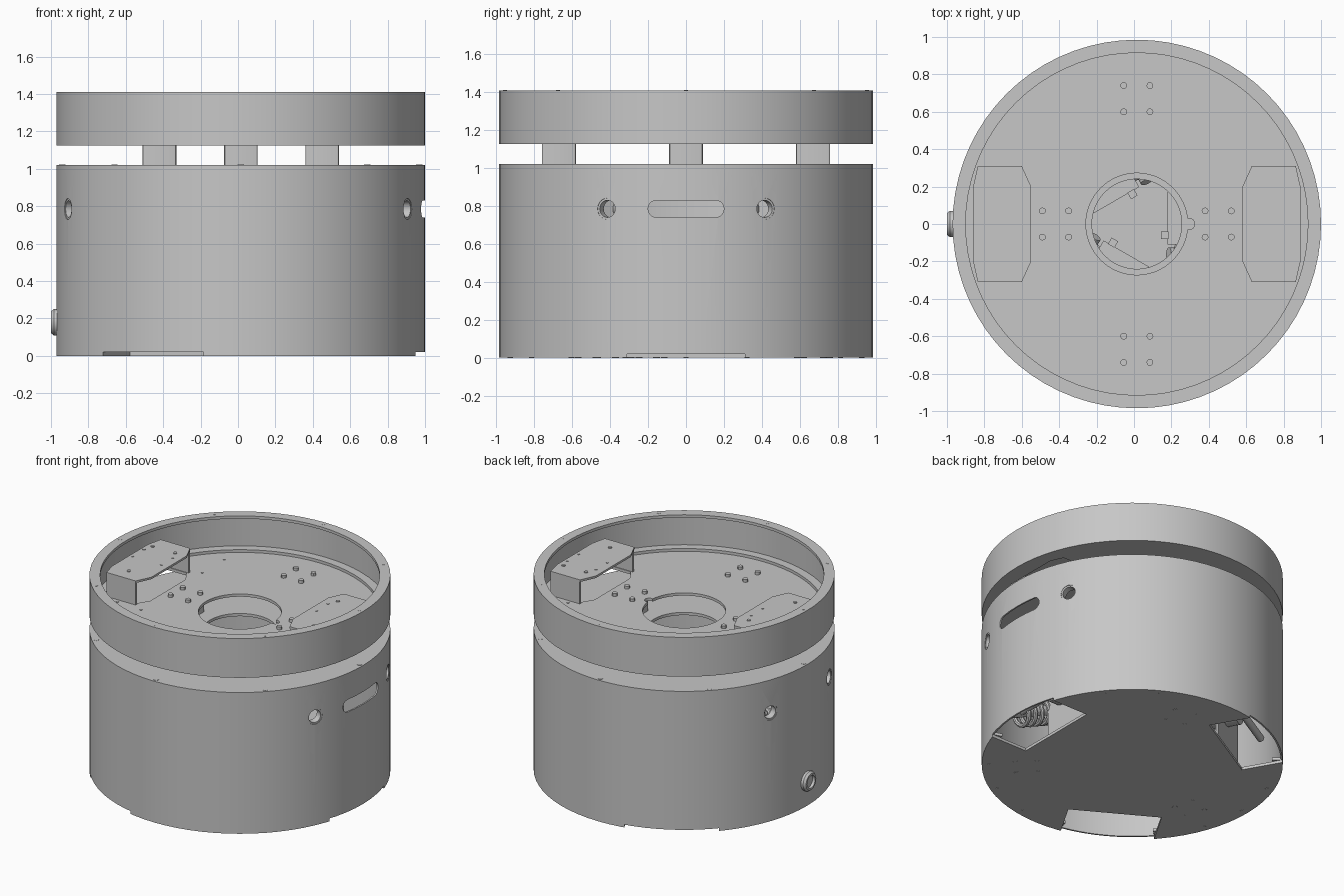
import bpy, bmesh, math
from mathutils import Vector, Matrix

if "Cube" in bpy.data.objects:
    bpy.data.objects.remove(bpy.data.objects["Cube"])

CX = 0.015        # body axis, offset by the side connector
R = 0.985         # outer radius
RW = 0.974        # inner radius of the sheet walls
RF = 0.915        # inner radius of the flanges
T = 0.02          # plate thickness
SEGS = 72
made = []

grey = bpy.data.materials.new("plain grey")
grey.use_nodes = True
GREY = (0.57, 0.57, 0.57, 1)
grey.diffuse_color = GREY
grey.node_tree.nodes["Principled BSDF"].inputs["Base Color"].default_value = GREY


def finish(name, bm, keep=True):
    bmesh.ops.recalc_face_normals(bm, faces=bm.faces)
    mesh = bpy.data.meshes.new(name)
    bm.to_mesh(mesh)
    bm.free()
    mesh.materials.append(grey)
    obj = bpy.data.objects.new(name, mesh)
    bpy.context.collection.objects.link(obj)
    if keep:
        made.append(obj)
    return obj


def lathe(name, profile, segs=SEGS, matrix=None):
    """Spin a closed (radius, height) profile around z."""
    bm = bmesh.new()
    rings = []
    for i in range(segs):
        a = math.tau * i / segs
        rings.append([bm.verts.new((r * math.cos(a), r * math.sin(a), z)) for r, z in profile])
    n = len(profile)
    for i in range(segs):
        p, q = rings[i], rings[(i + 1) % segs]
        for j in range(n):
            k = (j + 1) % n
            bm.faces.new((p[j], q[j], q[k], p[k]))
    if matrix:
        bm.transform(matrix)
    return finish(name, bm)


def tube(name, r_in, r_out, z0, z1, **kw):
    return lathe(name, [(r_in, z0), (r_out, z0), (r_out, z1), (r_in, z1)], **kw)


def channel(name, z0, z1):
    """Sheet wall with an inward flange at each end."""
    return lathe(name, [(R, z0), (R, z1), (RF, z1), (RF, z1 - T), (RW, z1 - T),
                        (RW, z0 + T), (RF, z0 + T), (RF, z0)])


def prism(name, pts, z0, z1, matrix=None, keep=True):
    """Closed solid from an outline raised along z."""
    bm = bmesh.new()
    low, high = [[bm.verts.new((x, y, z)) for x, y in pts] for z in (z0, z1)]
    bm.faces.new(low[::-1])
    bm.faces.new(high)
    for i in range(len(pts)):
        j = (i + 1) % len(pts)
        bm.faces.new((low[i], low[j], high[j], high[i]))
    if matrix:
        bm.transform(matrix)
    return finish(name, bm, keep)


def box(x0, x1, y0, y1):
    return [(x0, y0), (x1, y0), (x1, y1), (x0, y1)]


def rods(name, ends, r, segs=16, keep=True):
    bm = bmesh.new()
    for a, b in ends:
        a, b = Vector(a), Vector(b)
        m = Matrix.Translation((a + b) / 2) @ (b - a).to_track_quat('Z', 'Y').to_matrix().to_4x4()
        bmesh.ops.create_cone(bm, cap_ends=True, segments=segs, radius1=r, radius2=r,
                              depth=(b - a).length, matrix=m)
    return finish(name, bm, keep)


def studs(name, points, z, r, h, segs=10):
    return rods(name, [((x, y, z - 0.005), (x, y, z + h)) for x, y in points], r, segs)


def cut(obj, cutters):
    bpy.context.view_layer.objects.active = obj
    for c in cutters:
        c.hide_render = True
        mod = obj.modifiers.new("cut", 'BOOLEAN')
        mod.operation, mod.solver, mod.object = 'DIFFERENCE', 'EXACT', c
        bpy.ops.object.modifier_apply(modifier=mod.name)
        bpy.data.objects.remove(c)


def polar(r, deg):
    return r * math.cos(math.radians(deg)), r * math.sin(math.radians(deg))


def spin(deg):
    return Matrix.Rotation(math.radians(deg), 4, 'Z')


THIRDS = (0, 120, 240)
rim_points = [polar(0.955, 45 * i) for i in range(8)]

# Bottom plate with three openings
base = prism("bottom_plate", [polar(R, 360 * i / SEGS) for i in range(SEGS)], 0, T)
cut(base, [prism("opening", box(0.65, 1.2, -0.31, 0.31), -0.1, 0.1, spin(a), False) for a in THIRDS])
studs("bottom_rim_screws", [polar(0.94, a) for a in (40, 60, 80, 160, 180, 200, 280, 300, 320)], 0.004, 0.014, 0.002)
bottom = []
for a in (77, 197, 317):
    for dr in (0.62, 0.76):
        for side in (-0.07, 0.07):
            bottom.append((spin(a) @ Vector((dr, side, 0))).xy)
studs("bottom_screws", bottom, 0.004, 0.018, 0.002)

# Body wall with a slot, four sensor holes and a lower flange open at the bottom cutouts
LID = 1.02
shell = channel("body_shell", T, LID - T)
HOLE_Z = 0.785
holes = (25, 160, 200, 335)
slot = [(s * 0.155 + 0.045 * math.cos(t), 0.045 * math.sin(t))
        for s, t0 in ((1, -90), (-1, 90))
        for t in [math.radians(t0 + 18 * i) for i in range(11)]]
to_side = Matrix.Translation((0, 0, HOLE_Z)) @ Matrix(((0, 0, 1, 0), (1, 0, 0, 0), (0, 1, 0, 0), (0, 0, 0, 1)))
cutters = [prism("slot", slot, 0.8, 1.2, to_side, False)]
for a in holes:
    cutters.append(rods("hole", [((*polar(0.8, a), HOLE_Z), (*polar(1.2, a), HOLE_Z))], 0.056, 24, False))
for a in THIRDS:
    cutters.append(prism("flange_gap", [polar(0.8, a - 18.5), polar(RW - 0.001, a - 18.5)]
                         + [polar(RW - 0.001, a + 3.7 * i) for i in range(-4, 6)] + [polar(0.8, a + 18.5)],
                         0, 0.06, None, False))
cut(shell, cutters)

# Sensor sleeves in the holes
for a in holes:
    side = spin(a) @ Matrix.Translation((0, 0, HOLE_Z)) @ Matrix.Rotation(math.pi / 2, 4, 'Y')
    tube("sensor_sleeve", 0.045, 0.057, 0.93, 0.98, segs=24, matrix=side)

# Round connector low on the right side
to_right = Matrix.Translation((0, 0, 0.18)) @ Matrix.Rotation(-math.pi / 2, 4, 'Y')
lathe("connector_ring", [(0.045, 0.95), (0.07, 0.95), (0.07, 1.0), (0.058, 1.015), (0.045, 1.015)], 32, to_right)
rods("connector_core", [((-0.95, 0, 0.18), (-0.995, 0, 0.18))], 0.046, 24)

# Body lid
tube("body_lid", 0.24, R, LID - T, LID)
studs("lid_screws", rim_points, LID, 0.018, 0.002)

# Four square pillars with rounded corners
UNDER = 1.126     # underside of the upper floor
screws = []
for x, y in ((0.435, 0), (-0.435, 0), (0, 0.67), (0, -0.67)):
    pillar = prism("pillar", box(x - 0.09, x + 0.09, y - 0.09, y + 0.09), LID, UNDER)
    bm = bmesh.new()
    bm.from_mesh(pillar.data)
    upright = [e for e in bm.edges if abs(e.verts[0].co.z - e.verts[1].co.z) > 0.05]
    bmesh.ops.bevel(bm, geom=upright, offset=0.01, segments=3, affect='EDGES', profile=0.5)
    bm.to_mesh(pillar.data)
    bm.free()
    screws += [(x + i, y + j) for i in (-0.07, 0.07) for j in (-0.07, 0.07)]

# Upper ring standing on a thin floor plate
FLOOR = UNDER + T
channel("upper_ring", FLOOR, 1.41)
studs("ring_screws", rim_points, 1.41, 0.011, 0.001)
deck = tube("upper_floor", 0.272, R, UNDER, FLOOR)
window = [(0.63, -0.29), (0.83, -0.29), (0.87, -0.2), (0.87, 0.2), (0.83, 0.29), (0.63, 0.29), (0.575, 0.2), (0.575, -0.2)]
cutters = [prism("window", [(s * x, y) for x, y in window], 1.0, 1.3, None, False) for s in (1, -1)]
cutters.append(rods("notch", [((0.28, 0, 1), (0.28, 0, 1.3))], 0.03, 16, False))
cut(deck, cutters)
studs("floor_screws", screws, FLOOR, 0.018, 0.02, 12)
studs("floor_pins", [(-0.545, y) for y in (-0.6, -0.35, 0.35, 0.6)]
      + [(s * x, y) for s in (1, -1) for x, y in ((0.69, 0.34), (0.79, 0.34), (0.74, -0.34))], FLOOR, 0.009, 0.004)

# Bent covers over the two floor windows
cover = [(0.615, -0.31), (0.85, -0.31), (0.875, -0.2), (0.875, 0.2), (0.85, 0.31),
         (0.615, 0.31), (0.565, 0.2), (0.565, -0.2)]
for s, side in ((1, "left"), (-1, "right")):
    prism(side + "_cover_top", [(s * x, y) for x, y in cover], 1.305, 1.32)
    for y in (-0.31, 0.295):
        prism(side + "_cover_flap", [(s * x, v) for x, v in box(0.617, 0.85, y, y + 0.015)], FLOOR, 1.31)
    studs(side + "_cover_screws", [(s * 0.65, 0.19), (s * 0.83, 0.19), (s * 0.74, -0.21)], 1.32, 0.013, 0.006)
    studs(side + "_cover_pins", [(s * x, y) for x in (0.62, 0.85) for y in (0.12, -0.01)], 1.32, 0.009, 0.004)


# Suspension unit above each bottom opening
def coil(name, start, end, radius, turns, matrix):
    """Helical spring between two points."""
    start, end = Vector(start), Vector(end)
    turn = (end - start).to_track_quat('Z', 'Y')
    steps = turns * 14
    curve = bpy.data.curves.new(name, 'CURVE')
    curve.dimensions = '3D'
    curve.bevel_depth, curve.bevel_resolution = 0.016, 2
    line = curve.splines.new('POLY')
    line.points.add(steps)
    for i, p in enumerate(line.points):
        u = math.tau * i / 14
        offset = turn @ Vector((radius * math.cos(u), radius * math.sin(u), 0))
        p.co = (*(matrix @ (start.lerp(end, i / steps) + offset)), 1)
    source = bpy.data.objects.new(name + "_path", curve)
    bpy.context.collection.objects.link(source)
    bpy.context.view_layer.update()
    mesh = bpy.data.meshes.new_from_object(source.evaluated_get(bpy.context.evaluated_depsgraph_get()))
    bpy.data.objects.remove(source)
    mesh.materials.clear()
    mesh.materials.append(grey)
    spring = bpy.data.objects.new(name, mesh)
    bpy.context.collection.objects.link(spring)
    made.append(spring)


for a in THIRDS:
    m = spin(a)
    prism("drive_mount", box(0.165, 0.6, -0.11, 0.17), 0.5, 0.53, m)
    prism("drive_wall", box(0.62, 0.635, -0.1, 0.28), T, 0.53, m)
    prism("drive_block", box(0.13, 0.17, -0.08, -0.04), 0.49, 0.54, m)
    rods("drive_motor", [(m @ Vector((0.3, 0.05, 0.3)), m @ Vector((0.72, 0.05, 0.3)))], 0.1, 24)
    rods("damper_rod", [(m @ Vector((0.17, -0.16, 0.45)), m @ Vector((0.86, -0.2, 0.16)))], 0.035)
    rods("cross_rod", [(m @ Vector((0.8, -0.22, 0.18)), m @ Vector((0.8, 0.26, 0.18)))], 0.025)
    coil("damper_spring", (0.2, -0.16, 0.44), (0.8, -0.195, 0.185), 0.09, 11, m)

# Shift onto the body axis and shade
bpy.ops.object.select_all(action='DESELECT')
for obj in made:
    obj.location.x += CX
    obj.select_set(True)
bpy.context.view_layer.objects.active = made[0]
bpy.ops.object.shade_smooth_by_angle(angle=math.radians(30))
